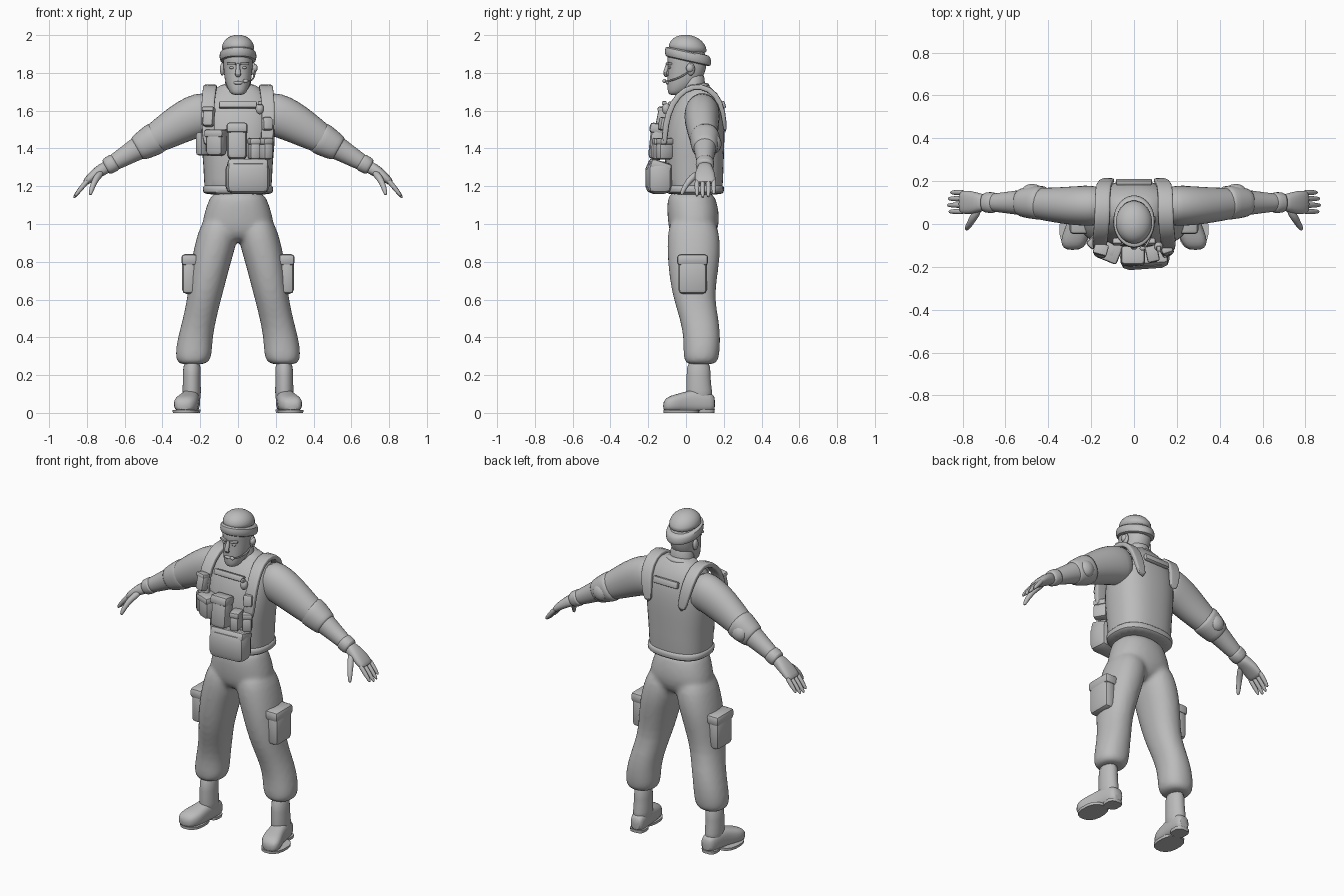
import bpy, bmesh, math
from mathutils import Vector, Matrix

grey = bpy.data.materials.new("matte grey")
grey.diffuse_color = (0.5, 0.5, 0.5, 1)


def finish(name, bm, mirror=False, subd=1, angle=50):
    bmesh.ops.recalc_face_normals(bm, faces=bm.faces)
    me = bpy.data.meshes.new(name)
    bm.to_mesh(me)
    bm.free()
    ob = bpy.data.objects.new(name, me)
    bpy.context.collection.objects.link(ob)
    me.materials.append(grey)
    bpy.context.view_layer.objects.active = ob
    ob.select_set(True)
    bpy.ops.object.shade_smooth_by_angle(angle=math.radians(angle))
    ob.select_set(False)
    if mirror:
        m = ob.modifiers.new("mirror", 'MIRROR')
        m.use_mirror_merge = False
    if subd:
        ob.modifiers.new("smooth", 'SUBSURF').levels = subd
        ob.modifiers["smooth"].render_levels = subd
    return ob


def skin(bm, centres, us, vs, power=2.0, n=16):
    # joins superellipse rings into a closed skin
    rings = []
    for c, u, v in zip(centres, us, vs):
        ring = []
        for i in range(n):
            a = 2 * math.pi * (i + 0.5) / n
            f = lambda t: math.copysign(abs(t) ** (2 / power), t)
            ring.append(bm.verts.new(c + u * f(math.cos(a)) + v * f(math.sin(a))))
        rings.append(ring)
    for r, s in zip(rings, rings[1:]):
        for i in range(n):
            j = (i + 1) % n
            bm.faces.new((r[i], r[j], s[j], s[i]))
    bm.faces.new(rings[0][::-1])
    bm.faces.new(rings[-1])


def stack(bm, rows, power=2.0, n=16, shear=0.0):
    # rows from bottom to top: z, centre x, half width, front y, back y
    skin(bm, [Vector((cx, (a + b) / 2, z)) for z, cx, w, a, b in rows],
         [Vector((w, 0, 0)) for z, cx, w, a, b in rows],
         [Vector((0, (b - a) / 2, shear * (b - a) / 2)) for z, cx, w, a, b in rows], power, n)


def sweep(bm, pts, side, power=2.0, n=12):
    # points along a path: x, y, z, half size along side, half size across
    c = [Vector(p[:3]) for p in pts]
    us, vs = [], []
    for i, p in enumerate(pts):
        t = (c[min(i + 1, len(c) - 1)] - c[max(i - 1, 0)]).normalized()
        v = t.cross(Vector(side)).normalized()
        us.append(v.cross(t) * p[3])
        vs.append(v * p[4])
    skin(bm, c, us, vs, power, n)


def box(name, loc, size, rot=(0, 0, 0), bevel=0.012, mirror=False):
    bm = bmesh.new()
    bmesh.ops.create_cube(bm, size=1)
    r = Matrix.Rotation(math.radians(rot[2]), 4, 'Z') @ Matrix.Rotation(math.radians(rot[0]), 4, 'X')
    bmesh.ops.transform(bm, matrix=Matrix.Translation(loc) @ r @ Matrix.Diagonal((*size, 1)), verts=bm.verts)
    bmesh.ops.bevel(bm, geom=bm.edges[:], offset=bevel, segments=2, affect='EDGES', profile=0.5)
    return finish(name, bm, mirror, 0, 35)


def ball(name, loc, size, mirror=False):
    bm = bmesh.new()
    bmesh.ops.create_uvsphere(bm, u_segments=14, v_segments=9, radius=1,
                              matrix=Matrix.Translation(loc) @ Matrix.Diagonal((*size, 1)))
    return finish(name, bm, mirror, 0)


# trousers: hips and two legs blended into one skin
bm = bmesh.new()
stack(bm, [(0.90, 0, .10, -.05, .12), (0.95, 0, .19, -.09, .165), (1.02, 0, .195, -.10, .182),
           (1.09, 0, .17, -.103, .172), (1.19, 0, .143, -.10, .15)], 2.3)
for s in (1, -1):
    stack(bm, [(.255, s * .242, .06, .01, .145), (.27, s * .238, .088, -.01, .17), (.31, s * .235, .1, -.016, .18),
               (.40, s * .227, .094, -.014, .185), (.50, s * .203, .09, -.035, .175), (.60, s * .18, .092, -.068, .155),
               (.70, s * .161, .1, -.088, .165), (.80, s * .142, .107, -.099, .18), (.88, s * .122, .112, -.102, .185),
               (.96, s * .105, .107, -.10, .178), (1.04, s * .09, .09, -.08, .15)], 2.2)
pants = finish("trousers", bm, subd=1)
rm = pants.modifiers.new("blend", 'REMESH')
rm.mode, rm.voxel_size, rm.use_smooth_shade = 'VOXEL', 0.012, True
sm = pants.modifiers.new("relax", 'SMOOTH')
sm.iterations, sm.factor = 8, 0.5

# cargo pockets
box("cargo_pocket", (.258, .035, .725), (.075, .15, .19), (0, 0, 0), .022, True)
box("cargo_pocket_flap", (.256, .035, .81), (.088, .165, .06), (0, 0, 0), .018, True)

# boots
bm = bmesh.new()
stack(bm, [(.04, .245, .05, .0, .145), (.12, .245, .05, .0, .14), (.19, .245, .047, .002, .128),
           (.29, .243, .05, .002, .135)])
skin(bm, [Vector(p) for p in ((.24, .155, .05), (.243, .135, .055), (.25, .06, .065), (.26, 0, .058),
                              (.275, -.06, .05), (.285, -.1, .045), (.287, -.122, .036))],
     [Vector((w, 0, 0)) for w in (.03, .044, .05, .054, .066, .056, .03)],
     [Vector((0, 0, h)) for h in (.035, .052, .065, .056, .048, .04, .022)], 2.7)
finish("boot", bm, True)
bm = bmesh.new()
stack(bm, [(0, .245, .045, .06, .152), (.018, .245, .047, .06, .153)], 3)
stack(bm, [(0, .278, .068, -.12, .07), (.016, .278, .07, -.121, .07)], 2.4)
finish("boot_sole", bm, True, 0)

# vest body, waist band and collar
bm = bmesh.new()
stack(bm, [(1.165, 0, .165, -.09, .18), (1.175, 0, .182, -.10, .197), (1.30, 0, .183, -.112, .2), (1.42, 0, .197, -.118, .205),
           (1.52, 0, .198, -.108, .206), (1.61, 0, .19, -.08, .196), (1.68, 0, .165, -.04, .17),
           (1.72, 0, .115, .0, .135), (1.745, 0, .085, .0, .115)], 2.5, 20)
finish("vest_body", bm)
bm = bmesh.new()
stack(bm, [(1.155, 0, .175, -.095, .19), (1.165, 0, .188, -.107, .203), (1.2, 0, .189, -.108, .204),
           (1.21, 0, .18, -.1, .195)], 2.6, 20)
finish("waist_band", bm)
bm = bmesh.new()
stack(bm, [(1.70, 0, .09, -.02, .125), (1.72, 0, .097, -.02, .13), (1.745, 0, .085, -.01, .12)], 2, 16, .15)
finish("collar", bm)

# shoulder straps over the chest and back
bm = bmesh.new()
sweep(bm, [(.15, -.115, 1.40, .034, .016), (.16, -.11, 1.53, .034, .016), (.16, -.075, 1.64, .035, .016),
           (.15, -.01, 1.715, .036, .016), (.147, .08, 1.735, .036, .016), (.147, .16, 1.69, .036, .016),
           (.135, .198, 1.60, .034, .014), (.11, .208, 1.48, .026, .01)], (1, 0, 0), 5, 16)
finish("shoulder_strap", bm, True)
box("chest_band", (0, -.083, 1.63), (.2, .03, .035), (-20, 0, 0), .008)
box("drag_handle", (0, .196, 1.63), (.17, .025, .04), (15, 0, 0), .008)

# sleeves and forearms
bm = bmesh.new()
sweep(bm, [(.12, .085, 1.595, .09, .11), (.2, .085, 1.58, .096, .118), (.27, .085, 1.552, .094, .113),
           (.36, .088, 1.50, .084, .098), (.44, .095, 1.452, .076, .082), (.50, .1, 1.417, .064, .068),
           (.56, .1, 1.383, .056, .058), (.63, .1, 1.34, .046, .048), (.71, .1, 1.297, .038, .038)], (0, 1, 0), 2.1, 16)
finish("arm", bm, True)
# elbow pads: band plus rear cap
bm = bmesh.new()
sweep(bm, [(.42, .098, 1.463, .078, .084), (.435, .1, 1.455, .083, .09), (.49, .1, 1.422, .076, .08),
           (.53, .1, 1.40, .066, .07), (.537, .1, 1.396, .058, .062)], (0, 1, 0), 2.2, 16)
finish("elbow_pad", bm, True)
ball("elbow_cap", (.475, .152, 1.425), (.05, .036, .05), True)

# gloves with cuffs, fingers and thumbs
bm = bmesh.new()
sweep(bm, [(.645, .1, 1.332, .042, .042), (.652, .1, 1.328, .052, .05), (.695, .1, 1.303, .05, .048),
           (.703, .1, 1.299, .04, .038)], (0, 1, 0), 2.2)
finish("glove_cuff", bm, True)
bm = bmesh.new()
sweep(bm, [(.68, .1, 1.31, .036, .034), (.72, .1, 1.288, .044, .034), (.76, .1, 1.262, .057, .028),
           (.80, .102, 1.228, .056, .021), (.812, .102, 1.214, .05, .014)], (0, 1, 0), 2.6)
for y, k in ((.058, .95), (.088, 1.04), (.118, 1.0), (.147, .85)):
    sweep(bm, [(.79, y, 1.238, .014, .016), (.79 + .035 * k, y, 1.238 - .042 * k, .014, .014),
               (.79 + .062 * k, y, 1.238 - .075 * k, .012, .012), (.79 + .078 * k, y, 1.238 - .098 * k, .007, .007)],
          (0, 1, 0), 2, 8)
sweep(bm, [(.72, .075, 1.275, .02, .022), (.75, .03, 1.245, .02, .02), (.768, -.002, 1.205, .016, .016),
           (.78, -.02, 1.168, .013, .013), (.783, -.025, 1.152, .006, .006)], (0, 1, 0), 2, 8)
finish("glove", bm, True)

# neck and head
bm = bmesh.new()
stack(bm, [(1.66, 0, .085, -.03, .11), (1.73, 0, .07, -.025, .102), (1.82, 0, .068, -.02, .1)])
finish("neck", bm)
bm = bmesh.new()
stack(bm, [(1.682, 0, .026, -.086, -.035), (1.695, 0, .044, -.098, .0), (1.73, 0, .062, -.1, .05), (1.77, 0, .073, -.1, .09),
           (1.82, 0, .078, -.098, .108), (1.855, 0, .08, -.098, .112), (1.88, 0, .08, -.104, .11),
           (1.95, 0, .075, -.08, .09)], 2.2)
finish("head", bm)
bm = bmesh.new()
sweep(bm, [(0, -.092, 1.855, .01, .012), (0, -.104, 1.82, .012, .012), (0, -.114, 1.792, .019, .013),
           (0, -.1, 1.778, .014, .008)], (1, 0, 0), 2, 8)
finish("nose", bm)
box("brow", (.034, -.091, 1.848), (.048, .022, .014), (0, 0, 18), .005, True)
ball("eye", (.033, -.086, 1.828), (.014, .009, .007), True)
ball("lips", (0, -.097, 1.747), (.026, .01, .009))
ball("ear", (.083, .025, 1.82), (.013, .022, .034), True)

# knitted cap with rolled edge
bm = bmesh.new()
stack(bm, [(1.858, 0, .08, -.095, .118), (1.862, 0, .096, -.11, .133), (1.885, 0, .1, -.115, .137),
           (1.912, 0, .097, -.11, .13), (1.918, 0, .086, -.098, .118)], 2, 20, -.22)
stack(bm, [(1.90, 0, .088, -.1, .12), (1.945, 0, .089, -.095, .11), (1.978, 0, .07, -.072, .085),
           (1.996, 0, .038, -.035, .05), (2.001, 0, .01, -.01, .02)], 2, 20, -.08)
finish("cap", bm)

# headset: ear piece, boom and microphone
ball("ear_piece", (.09, .02, 1.825), (.014, .02, .022))
bm = bmesh.new()
sweep(bm, [(.09, .02, 1.81, .005, .005), (.086, -.03, 1.775, .005, .005), (.07, -.085, 1.757, .005, .005),
           (.045, -.113, 1.757, .005, .005)], (0, 0, 1), 2, 8)
finish("boom", bm)
ball("microphone", (.04, -.114, 1.757), (.014, .01, .011))

# front pouches: name, centre, size, rotation
for name, loc, size, rot in (
        ("large_pouch", (.05, -.145, 1.245), (.23, .13, .17), (0, 0, 4)),
        ("large_pouch_flap", (.05, -.14, 1.305), (.215, .115, .055), (-18, 0, 4)),
        ("centre_pouch", (-.005, -.15, 1.435), (.105, .085, .19), (-6, 0, 0)),
        ("centre_pouch_flap", (-.005, -.148, 1.505), (.112, .09, .055), (-10, 0, 0)),
        ("left_pouch", (-.115, -.125, 1.43), (.1, .09, .14), (0, 0, -22)),
        ("left_pouch_flap", (-.115, -.127, 1.48), (.106, .096, .04), (0, 0, -22)),
        ("side_pouch", (-.178, -.075, 1.425), (.05, .09, .125), (0, 0, -45)),
        ("radio", (-.155, -.125, 1.565), (.06, .05, .1), (-12, 0, -15)),
        ("radio_cap", (-.155, -.118, 1.605), (.066, .054, .025), (-12, 0, -15)),
        ("strap_clip", (.155, -.122, 1.53), (.055, .04, .07), (-10, 0, 18))):
    box(name, loc, size, rot, min(size) * .3)
for x, y, a in ((.085, -.14, 12), (.145, -.115, 30)):
    box("magazine_pouch", (x, y, 1.385), (.055, .08, .085), (0, 0, a), .014)
    box("magazine_flap", (x, y + .003, 1.437), (.058, .08, .035), (0, 0, a), .01)
ball("round_canister", (.115, -.105, 1.61), (.022, .022, .03))
box("canister_lever", (.115, -.115, 1.64), (.02, .025, .02), (0, 0, 0), .005)
